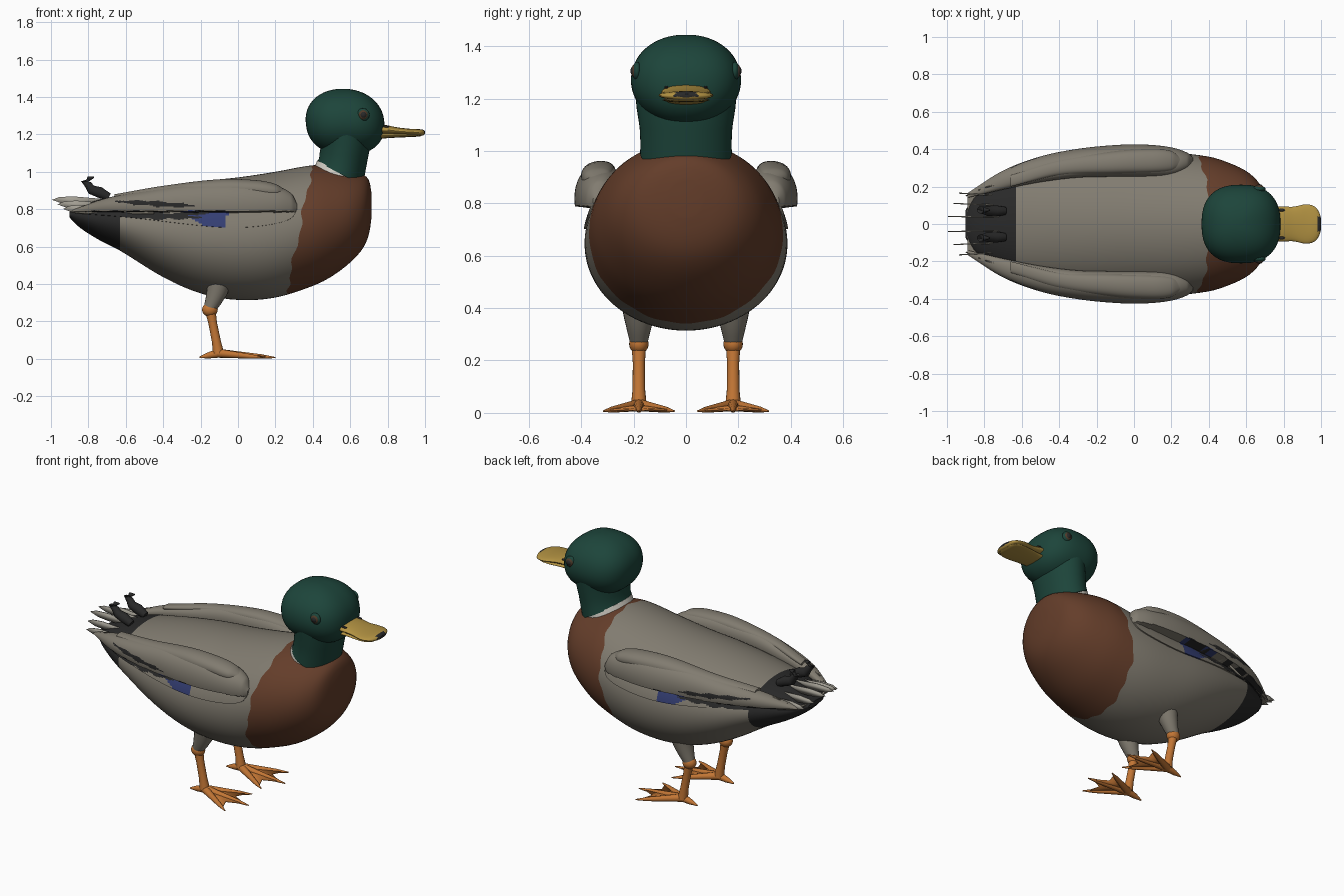
import bpy, bmesh, math
from math import sin, cos, pi, radians, sqrt
from mathutils import Vector

old = bpy.data.objects.get("Cube")
if old:
    bpy.data.objects.remove(old, do_unlink=True)


def material(name, *rgb):
    m = bpy.data.materials.new(name)
    m.use_nodes = True
    m.diffuse_color = (*rgb, 1)
    m.node_tree.nodes["Principled BSDF"].inputs["Base Color"].default_value = (*rgb, 1)
    return m


GREY = material("warm_grey", .22, .2, .162)
PALE = material("pale_grey", .36, .34, .29)
GREEN = material("dark_green", .012, .059, .043)
BROWN = material("chestnut", .127, .047, .023)
YELLOW = material("bill_yellow", .45, .29, .055)
ORANGE = material("leg_orange", .54, .18, .035)
BLUE = material("wing_blue", .034, .048, .17)
BLACK = material("soft_black", .022, .022, .022)
WHITE = material("collar_white", .7, .67, .6)
AMBER = material("eye_brown", .075, .042, .022)
made = []


def finish(name, bm, mats):
    bmesh.ops.recalc_face_normals(bm, faces=bm.faces)
    me = bpy.data.meshes.new(name)
    bm.to_mesh(me)
    bm.free()
    for m in mats:
        me.materials.append(m)
    ob = bpy.data.objects.new(name, me)
    bpy.context.collection.objects.link(ob)
    made.append(ob)
    return ob


def loft(name, rings, mats, rule=None):
    """Skin closed rings; rule(ring, segment, centre) picks the material."""
    bm = bmesh.new()
    rows = [[bm.verts.new(p) for p in r] for r in rings]
    n = len(rows[0])
    for i in range(len(rows) - 1):
        for j in range(n):
            k = (j + 1) % n
            f = bm.faces.new((rows[i][j], rows[i][k], rows[i + 1][k], rows[i + 1][j]))
            if rule:
                f.material_index = rule(i, j, f.calc_center_median())
    for i in (0, len(rows) - 1):
        f = bm.faces.new(rows[i])
        if rule:
            f.material_index = rule(i, 0, f.calc_center_median())
    return finish(name, bm, mats)


def sample(table, x):
    """Smooth interpolation of table rows (x, a, b, ...)."""
    t = sorted(table)
    x = min(max(x, t[0][0]), t[-1][0])
    i = max(k for k in range(len(t) - 1) if t[k][0] <= x)
    p, q = t[i], t[i + 1]
    o, r = t[max(i - 1, 0)], t[min(i + 2, len(t) - 1)]
    h = q[0] - p[0]
    u = (x - p[0]) / h
    out = []
    for c in range(1, len(p)):
        m0 = (q[c] - o[c]) / (q[0] - o[0]) * h
        m1 = (r[c] - p[c]) / (r[0] - p[0]) * h
        out.append((2*u**3 - 3*u*u + 1) * p[c] + (u**3 - 2*u*u + u) * m0
                   + (3*u*u - 2*u**3) * q[c] + (u**3 - u*u) * m1)
    return out


def steps(table, n):
    a, b = table[0][0], table[-1][0]
    return [a + (b - a) * (1 - cos(pi * i / n)) / 2 for i in range(n + 1)]


def turn(n):
    return [2 * pi * j / n for j in range(n)]


def tube(name, pts, radii, mat, n=14):
    pts = [Vector(p) for p in pts]
    rings = []
    for i, p in enumerate(pts):
        d = (pts[min(i + 1, len(pts) - 1)] - pts[max(i - 1, 0)]).normalized()
        side = Vector((d.y, -d.x, 0)) if abs(d.z) < .7 else Vector((0, 1, 0))
        side = (side - d * side.dot(d)).normalized()
        up = d.cross(side)
        rings.append([p + radii[i] * (side * cos(a) + up * sin(a)) for a in turn(n)])
    return loft(name, rings, [mat])


def ball(name, centre, radii, mat):
    bm = bmesh.new()
    bmesh.ops.create_uvsphere(bm, u_segments=24, v_segments=14, radius=1)
    bmesh.ops.scale(bm, vec=radii, verts=bm.verts)
    bmesh.ops.translate(bm, vec=centre, verts=bm.verts)
    return finish(name, bm, [mat])


def plate(name, outline, thick, mat):
    bm = bmesh.new()
    bm.faces.new([bm.verts.new(p) for p in outline])
    mod = finish(name, bm, [mat]).modifiers.new("thickness", 'SOLIDIFY')
    mod.thickness, mod.offset = thick, 0


def blade(name, root, tip, width, mat):
    """Upright pointed feather."""
    a, b = Vector(root), Vector(tip)
    up = Vector((0, 0, width / 2))
    plate(name, [a + up*.5, a.lerp(b, .65) + up, a.lerp(b, .88) + up*.7, b,
                 a.lerp(b, .82) - up*.8, a.lerp(b, .6) - up, a - up*.5], .006, mat)


# Body: x, top, bottom, half width
BODY = [(-.90, .785, .755, .075), (-.85, .815, .705, .155), (-.75, .85, .64, .225),
        (-.63, .875, .578, .285), (-.4, .92, .437, .35), (-.2, .95, .35, .38),
        (0, .97, .315, .387), (.2, 1.0, .328, .383), (.4, 1.035, .39, .36),
        (.5, 1.03, .44, .33), (.6, 1.01, .515, .283), (.66, .99, .58, .23),
        (.69, .97, .635, .18), (.705, .94, .69, .125), (.713, .89, .75, .06)]
TAIL, BREAST = -.63, .33
stations = sorted(steps(BODY, 50) + [TAIL, BREAST])
body = []
for s in stations:
    ring = []
    bend = max(0, 1 - ((s - BREAST) / .3) ** 2) ** 2
    for a in turn(96):
        x = s + bend * (.07 * sin(a) + .009 * sin(7*a + 1) * cos(a) + .006 * sin(17*a))
        top, bot, w = sample(BODY, x)
        ring.append((x, w * cos(a), (top + bot) / 2 + (top - bot) / 2 * sin(a)))
    body.append(ring)
loft("body", body, [GREY, BROWN, BLACK],
     lambda i, j, c: 2 if stations[i] < TAIL - .001 else int(stations[i] > BREAST - .001))


# Neck, collar and head
def tilted(x, z, rx, ry, deg):
    t = radians(deg)
    return [(x + rx * cos(a) * cos(t), ry * sin(a), z - rx * cos(a) * sin(t)) for a in turn(48)]


loft("collar", [tilted(.522, .95, .134, .166, 22), tilted(.54, 1.0, .131, .168, 28)], [WHITE])
loft("neck", [tilted(.546, .99, .136, .175, 28), tilted(.556, 1.03, .13, .174, 20),
              tilted(.566, 1.09, .13, .177, 5), tilted(.58, 1.16, .135, .188, -5),
              tilted(.58, 1.25, .14, .197, 0)], [GREEN])
head = []
for i in range(1, 32):
    t = -cos(pi * i / 32)
    rx = (1 - abs(t) ** 2.4) ** (1 / 2.4) if t < 0 else (1 - t ** 2.1) ** (1 / 2.1)
    ry = sqrt(1 - t * t) if t < 0 else rx
    ring = []
    for a in turn(48):
        q = .21 / (abs(cos(a)) ** 2.5 + abs(sin(a)) ** 2.5) ** .4
        ring.append((.572 + q * rx * cos(a) - .012 * t * abs(cos(a)), q * ry * sin(a),
                     1.268 + .176 * t))
    head.append(ring)
loft("head", head, [GREEN])


# Bill: x, top, bottom, half width
def bill(name, table, rule=None):
    rings = []
    for x in steps(table, 24):
        top, bot, w = sample(table, x)
        rings.append([(x, w * cos(a), (top + bot) / 2 + (top - bot) / 2 * sin(a))
                      for a in turn(32)])
    loft(name, rings, [YELLOW, BLACK], rule)


bill("upper_bill", [(.72, 1.257, 1.2, .085), (.79, 1.25, 1.2, .094), (.85, 1.238, 1.198, .092),
                    (.92, 1.23, 1.195, .105), (.97, 1.228, 1.193, .091), (.993, 1.224, 1.196, .056),
                    (1.0, 1.217, 1.204, .028)],
     lambda i, j, c: int(c.x > .982 and abs(c.y) < .042 and c.z > 1.206))
bill("lower_bill", [(.72, 1.21, 1.172, .075), (.8, 1.208, 1.18, .08), (.92, 1.204, 1.186, .09),
                    (.97, 1.203, 1.189, .07), (.985, 1.202, 1.194, .04)])

# Wings: x, inner y, outer y, bottom, top
WING = [(-.89, .14, .165, .78, .795), (-.7, .185, .285, .765, .86), (-.5, .225, .36, .745, .90),
        (-.3, .25, .4, .72, .935), (-.1, .255, .42, .70, .95), (.05, .255, .423, .70, .95),
        (.2, .26, .408, .72, .925), (.285, .295, .38, .75, .885), (.315, .325, .355, .79, .83)]
COVERT = [(-.66, .2, .26, .85, .88), (-.4, .26, .345, .85, .925), (-.1, .27, .39, .85, .96),
          (.1, .275, .4, .85, .955), (.2, .285, .39, .85, .935), (.25, .31, .355, .87, .905)]
LEDGE = .787


def wing_shape(name, table, s, rule=None):
    rings = []
    for x in steps(table, 100):
        yin, yout, bot, top = sample(table, x)
        b_top, b_bot, b_w = sample(BODY, x)
        h = (top - bot) / 2
        ring = []
        for a in turn(112):
            y = (yin + yout) / 2 + (yout - yin) / 2 * cos(a) - .15 * h * sin(a)
            z = (top + bot) / 2 + h * (sin(a) + .18 * cos(a) ** 2)
            if z < LEDGE and cos(a) > .2:
                # Lower feathers lie flat against the flank
                v = (2 * z - b_top - b_bot) / (b_top - b_bot)
                y = b_w * sqrt(max(0, 1 - v * v)) + .008
            ring.append((x, s * y, z))
        rings.append(ring)
    return loft(name, rings, [GREY, BLUE, BLACK], rule)


def streak(c, front, back, z0, z1, width):
    """Tapered ragged feather mark."""
    t = (c.x - front) / (back - front)
    if not 0 < t < 1:
        return False
    edge = width * sin(pi * t) ** .6 * (1 + .3 * sin(55 * c.x))
    return abs(c.z - z0 - (z1 - z0) * t) < edge


def wing_colour(i, j, c):
    if 28 < j < 70:
        return 0
    if streak(c, -.06, -.36, .792, .77, .009) or streak(c, -.2, -.86, .757, .782, .021):
        return 2
    if streak(c, -.23, -.66, .818, .842, .013):
        return 2
    back = -.19 - 1.6 * max(0, c.z - .715)
    return int(back < c.x < -.068 + .2 * (c.z - .71) and c.z < .792)


for s, side in ((1, "left"), (-1, "right")):
    wing_shape(side + "_wing", WING, s, wing_colour)
    wing_shape(side + "_wing_covert", COVERT, s)
    # Long flight feathers along the wing tip
    for k in range(4):
        blade(f"{side}_flight_feather_{k}", (-.45, s * (.34 - .015*k), .78 + .03*k),
              (-.9 + .035*k, s * (.15 + .015*k), .785 + .016*k), .022, BLACK if k == 1 else GREY)
    # Tail fan and curled tail feathers
    for k, y in enumerate((.04, .11, .165)):
        blade(f"{side}_tail_feather_{k}", (-.68, s * y * .9, .84 - .02*k),
              (-.995 + .03*k, s * y, .85 - .024*k), .045, PALE)
    tube(side + "_tail_curl", [(-.69, s*.07, .865), (-.74, s*.07, .89), (-.785, s*.07, .905),
                               (-.80, s*.072, .93), (-.82, s*.075, .95), (-.80, s*.075, .963),
                               (-.77, s*.075, .972)],
         [.022, .03, .026, .021, .019, .014, .004], BLACK)
    # Eyes and nostrils
    ball(side + "_eyelid", (.668, s*.187, 1.305), (.035, .017, .035), GREEN)
    ball(side + "_eye", (.669, s*.192, 1.305), (.027, .017, .027), AMBER)
    ball(side + "_pupil", (.67, s*.199, 1.305), (.018, .0135, .018), BLACK)
    ball(side + "_nostril", (.79, s*.075, 1.242), (.018, .008, .006), BLACK)
    # Legs
    y = s * .18
    tube(side + "_thigh", [(-.095, y, .43), (-.112, y, .36), (-.132, y, .31), (-.15, y, .27)],
         [.07, .056, .044, .034], GREY, 20)
    ball(side + "_knee", (-.15, y, .263), (.042, .037, .038), ORANGE)
    tube(side + "_shank", [(-.148, y, .26), (-.135, y, .19), (-.115, y, .09), (-.105, y, .03)],
         [.028, .023, .024, .03], ORANGE, 16)
    # Webbed feet
    ankle = Vector((-.105, y, .03))
    tips = [Vector((.13, y - .135, .007)), Vector((.2, y, .007)), Vector((.13, y + .135, .007))]
    for k, tip in enumerate(tips):
        tube(f"{side}_toe_{k}", [ankle, ankle.lerp(tip, .35), ankle.lerp(tip, .75), tip],
             [.024, .018, .012, .003], ORANGE, 12)
    tube(side + "_hind_toe", [ankle, (-.16, y, .018), (-.205, y, .008)],
         [.024, .016, .004], ORANGE, 12)
    for k in (0, 1):
        a, b = tips[k], tips[k + 1]
        notch = ankle.lerp((a + b) / 2, .66)
        plate(f"{side}_web_{k}", [ankle, ankle.lerp(a, .88), notch, ankle.lerp(b, .88)],
              .008, ORANGE)

# Smooth shading with sharp edges kept
for ob in bpy.context.selected_objects:
    ob.select_set(False)
for ob in made:
    ob.select_set(True)
bpy.context.view_layer.objects.active = made[0]
bpy.ops.object.shade_smooth_by_angle(angle=radians(40))
